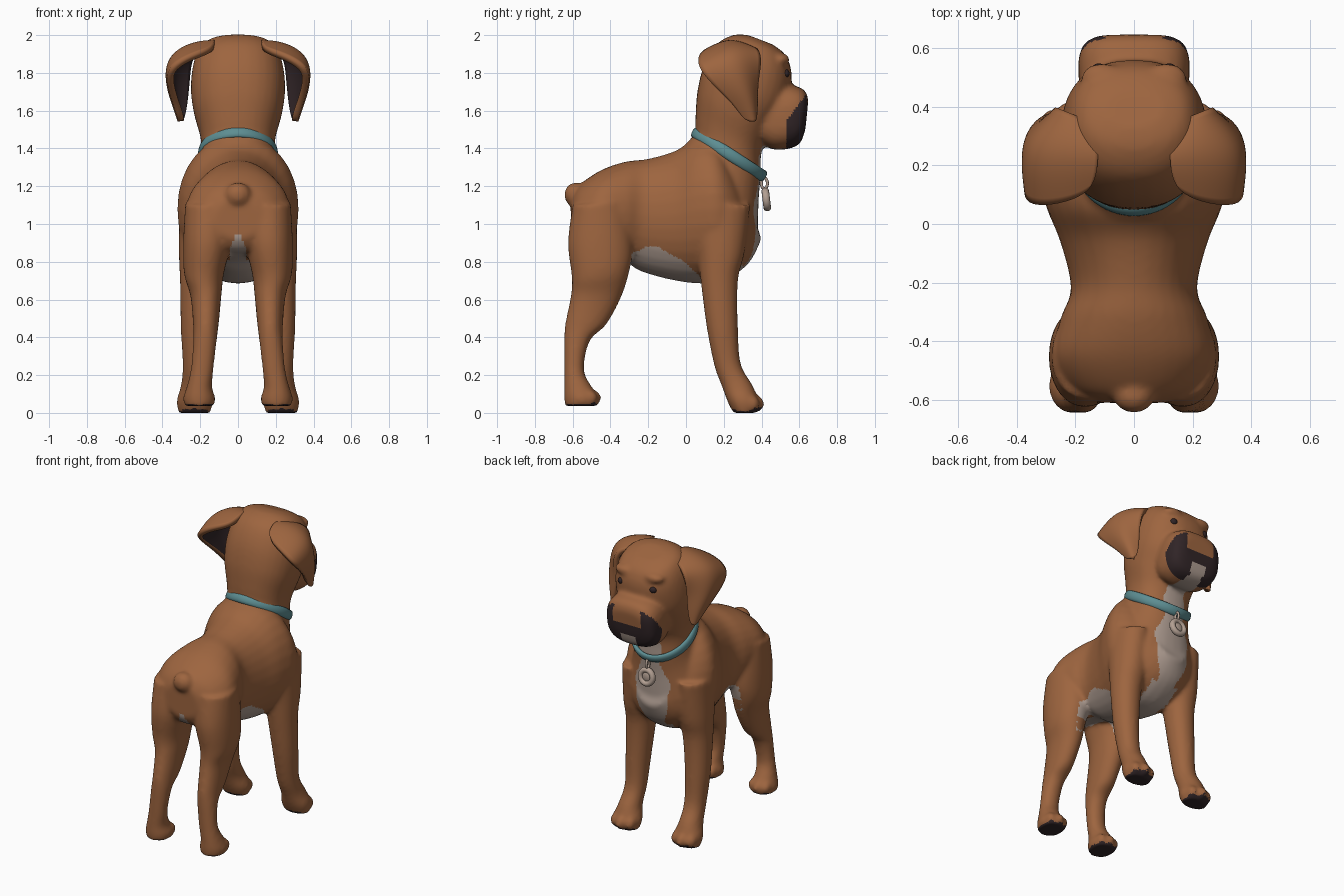
import bpy, bmesh, math
from mathutils import Vector, Matrix

cube = bpy.data.objects.get("Cube")
if cube:
    bpy.data.objects.remove(cube)


def material(name, rgb):
    m = bpy.data.materials.new(name)
    m.use_nodes = True
    m.diffuse_color = (*rgb, 1)
    m.node_tree.nodes["Principled BSDF"].inputs["Base Color"].default_value = (*rgb, 1)
    return m


tan = material("tan_coat", (0.34, 0.13, 0.05))
cream = material("cream_fur", (0.42, 0.33, 0.28))
dark = material("dark_brown", (0.03, 0.018, 0.02))
teal = material("teal_collar", (0.11, 0.27, 0.29))
tag_mat = material("tag_beige", (0.45, 0.35, 0.29))


def make_object(name, bm, mats):
    mesh = bpy.data.meshes.new(name)
    bmesh.ops.recalc_face_normals(bm, faces=bm.faces)
    bm.to_mesh(mesh)
    bm.free()
    for m in mats:
        mesh.materials.append(m)
    ob = bpy.data.objects.new(name, mesh)
    bpy.context.collection.objects.link(ob)
    mesh.shade_smooth()
    return ob


def spline(rows, steps=5):
    """Catmull-Rom interpolation of rows of numbers."""
    out = []
    for i in range(len(rows) - 1):
        a, b, c, d = (rows[min(max(i + k, 0), len(rows) - 1)] for k in (-1, 0, 1, 2))
        for s in range(steps):
            t = s / steps
            out.append([q + 0.5 * t * (r - p + t * (2 * p - 5 * q + 4 * r - e + t * (3 * (q - r) + e - p)))
                        for p, q, r, e in zip(a, b, c, d)])
    return out + [list(rows[-1])]


def loft(bm, rows, power=2.0, side=1, n=32):
    """Rings given as centre x, half width, and two opposite (y, z) profile points."""
    rings = []
    for x, w, y0, z0, y1, z1 in spline(rows):
        mid, half = Vector((side * x, (y0 + y1) / 2, (z0 + z1) / 2)), Vector((0, (y1 - y0) / 2, (z1 - z0) / 2))
        ring = []
        for k in range(n):
            c, s = math.cos(math.tau * k / n), math.sin(math.tau * k / n)
            c = math.copysign(abs(c) ** (2 / power), c)
            s = math.copysign(abs(s) ** (2 / power), s)
            ring.append(bm.verts.new(mid + half * c + Vector((w * s, 0, 0))))
        rings.append(ring)
    for a, b in zip(rings, rings[1:]):
        for k in range(n):
            bm.faces.new((a[k], a[(k + 1) % n], b[(k + 1) % n], b[k]))
    bm.faces.new(rings[0])
    bm.faces.new(rings[-1])


def ball(bm, centre, scale):
    m = Matrix.Translation(centre) @ Matrix.Diagonal((*scale, 1))
    bmesh.ops.create_uvsphere(bm, u_segments=24, v_segments=16, radius=1, matrix=m)


# Body masses, fused into one skin below
bm = bmesh.new()
torso = [(0, .12, -.61, 1.14, -.61, .92), (0, .22, -.56, 1.21, -.56, .86), (0, .275, -.45, 1.285, -.45, .84),
         (0, .25, -.32, 1.33, -.32, .8), (0, .215, -.2, 1.345, -.24, .75), (0, .25, -.05, 1.39, -.08, .705),
         (0, .3, .05, 1.46, .07, .685), (0, .32, .14, 1.46, .2, .7), (0, .26, .2, 1.4, .33, .79),
         (0, .13, .28, 1.25, .4, .92)]
neck_head = [(0, .27, -.05, 1.3, .38, .95), (0, .215, 0, 1.42, .385, 1.13), (0, .195, .045, 1.48, .395, 1.25),
             (0, .2, .05, 1.56, .4, 1.38), (0, .235, .06, 1.7, .45, 1.5), (0, .25, .095, 1.84, .53, 1.62),
             (0, .23, .16, 1.95, .56, 1.78), (0, .18, .25, 2.0, .53, 1.89), (0, .1, .33, 2.0, .46, 1.95)]
muzzle = [(0, .16, .35, 1.72, .38, 1.44), (0, .185, .47, 1.74, .46, 1.395), (0, .19, .56, 1.735, .55, 1.4),
          (0, .17, .625, 1.71, .605, 1.43), (0, .12, .648, 1.66, .632, 1.5)]
hind_leg = [(.15, .13, -.6, 1.1, -.3, 1.12), (.165, .125, -.625, .9, -.28, .88), (.18, .105, -.605, .72, -.3, .75),
            (.17, .082, -.61, .62, -.34, .62), (.17, .068, -.64, .47, -.42, .47), (.175, .062, -.645, .38, -.51, .38),
            (.19, .06, -.645, .23, -.54, .23), (.205, .068, -.645, .13, -.5, .14), (.205, .085, -.645, .08, -.46, .08),
            (.205, .078, -.64, .037, -.47, .037)]
front_leg = [(.2, .11, .02, 1.1, .34, 1.1), (.205, .108, .06, .85, .31, .85), (.215, .092, .08, .68, .275, .7),
             (.225, .078, .11, .45, .275, .45), (.225, .068, .15, .25, .29, .26), (.23, .072, .19, .14, .35, .15),
             (.23, .095, .22, .06, .38, .07), (.23, .085, .25, 0, .37, 0)]
loft(bm, torso, 2.1)
loft(bm, neck_head, 2.3)
loft(bm, muzzle, 2.9)
ball(bm, (0, -.585, 1.155), (.07, .06, .065))           # docked tail
for side in (-1, 1):
    loft(bm, hind_leg, 2.1, side)
    loft(bm, front_leg, 2.1, side)
    ball(bm, (side * .11, .5, 1.87), (.07, .05, .035))  # brow
    for k in (-1, 0, 1):                                # toes
        ball(bm, (side * (.23 + k * .055), .37 - abs(k) * .025, .048), (.035, .045, .045))
        ball(bm, (side * (.205 + k * .048), -.49 - abs(k) * .02, .08), (.032, .042, .04))

body = make_object("body", bm, [tan, cream, dark])
remesh = body.modifiers.new("fuse", 'REMESH')
remesh.mode, remesh.voxel_size = 'VOXEL', 0.0125
soften = body.modifiers.new("soften", 'SMOOTH')
soften.factor, soften.iterations = 0.5, 9
fused = bpy.data.meshes.new_from_object(body.evaluated_get(bpy.context.evaluated_depsgraph_get()))
body.modifiers.clear()
body.data = fused
fused.materials.clear()
for m in (tan, cream, dark):
    fused.materials.append(m)
fused.shade_smooth()


def coat(c, n):
    """Pick the coat colour: 0 tan, 1 cream, 2 dark."""
    x, y, z = abs(c.x), c.y, c.z
    if z < 0.07 and n.z < -0.5:                               # paw pads
        return 2
    if y > 0.535 + max(0, z - 1.55) * 0.75 and z < 1.73:      # mask and lip
        if x < 0.05 and z < 1.5:
            return 1
        return 0 if x < 0.1 and z > 1.57 else 2
    if y > 0.3 and 0.77 < z < 1.43:                           # throat and chest
        wide = 0.075 + 0.055 * math.exp(-((z - 1.02) / 0.14) ** 2)
        return int(x < wide + 0.01 * math.sin(z * 30))
    if -0.33 < y < 0.1 and z < 0.88 - max(0, y + 0.1) * 0.9 - max(0, -y - 0.2) * 0.4:
        return int(x < 0.2 and (z > 0.74 or n.z < -0.3) and z > 0.66)
    if 0.1 <= y <= 0.4 and 0.66 < z < 0.85 and n.z < -0.2:    # between the front legs
        return int(x < 0.1)
    if y <= -0.33 and 0.7 < z < 0.95:                         # under the tail
        return int(x < 0.045 * min(1, (0.97 - z) / 0.1))
    return 0


for p in fused.polygons:
    p.material_index = coat(p.center, p.normal)

# Eyes, set on the face surface
bm = bmesh.new()
for side in (-1, 1):
    hit, spot, normal, _ = body.closest_point_on_mesh(Vector((side * .135, .56, 1.8)))
    ball(bm, spot - normal * 0.008, (.024, .02, .022))
make_object("eyes", bm, [dark])

# Folded ears: rows from root to tip, each rear / fold / front
ear_rows = [[(.13, .12, 1.93), (.12, .24, 1.985), (.13, .34, 1.93)],
            [(.24, .07, 1.9), (.21, .24, 1.99), (.23, .38, 1.93)],
            [(.37, .06, 1.83), (.39, .25, 1.93), (.27, .4, 1.87)],
            [(.37, .14, 1.74), (.395, .31, 1.75), (.27, .375, 1.75)],
            [(.34, .25, 1.64), (.355, .35, 1.64), (.275, .375, 1.65)],
            [(.305, .31, 1.55), (.32, .36, 1.54), (.29, .37, 1.55)]]
bm = bmesh.new()
grid = [[bm.verts.new(p) for p in row] for row in ear_rows]
for a, b in zip(grid, grid[1:]):
    for k in range(2):
        bm.faces.new((a[k], b[k], b[k + 1], a[k + 1]))
ears = make_object("ears", bm, [tan, dark])
if ears.data.polygons[4].normal.x < 0:
    ears.data.flip_normals()
ears.modifiers.new("round", 'SUBSURF').levels = 3
ears.modifiers["round"].render_levels = 3
thick = ears.modifiers.new("thickness", 'SOLIDIFY')
thick.thickness, thick.offset, thick.material_offset = 0.035, -0.6, 1
ears.modifiers.new("both_sides", 'MIRROR')


def band(name, mat, matrix, rx, ry, half_thick, half_high, n=64, m=12):
    """Closed elliptical ring with an oval section."""
    bm = bmesh.new()
    rings = []
    for i in range(n):
        a = math.tau * i / n
        ring = []
        for j in range(m):
            b = math.tau * j / m
            t, h = half_thick * math.cos(b), half_high * math.sin(b)
            ring.append(bm.verts.new(matrix @ Vector(((rx + t) * math.cos(a), (ry + t) * math.sin(a), h))))
        rings.append(ring)
    for i in range(n):
        a, b = rings[i], rings[(i + 1) % n]
        for j in range(m):
            bm.faces.new((a[j], b[j], b[(j + 1) % m], a[(j + 1) % m]))
    return make_object(name, bm, [mat])


# Collar
band("collar", teal, Matrix.Translation((0, .228, 1.37)) @ Matrix.Rotation(math.radians(-33), 4, 'X'),
     .195, .213, .017, .032)

# Hanging tag: loop, rim and centre plate
hang = Matrix.Translation((0, .425, 1.13)) @ Matrix.Rotation(math.radians(97), 4, 'X')
band("tag_rim", tag_mat, hang, .045, .045, .018, .02, 32)
band("tag_loop", tag_mat, Matrix.Translation((0, .415, 1.215)) @ Matrix.Rotation(math.radians(90), 4, 'Y'),
     .028, .016, .008, .008, 24)
bm = bmesh.new()
ball(bm, (0, .425, 1.13), (.035, .012, .035))
make_object("tag_plate", bm, [tag_mat])
